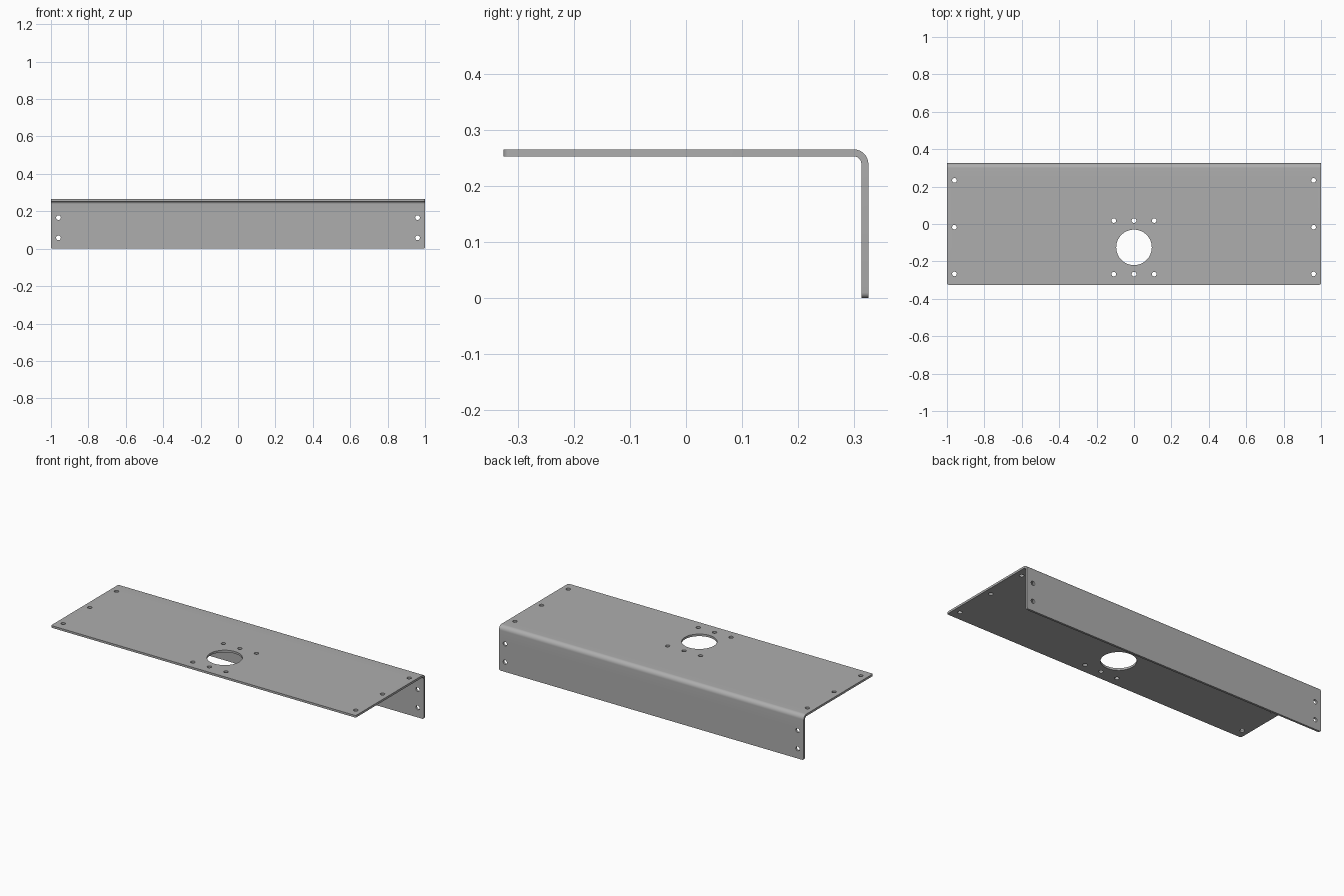
import bpy, bmesh, math
from mathutils import Matrix, Vector

cube = bpy.data.objects.get("Cube")
if cube:
    bpy.data.objects.remove(cube, do_unlink=True)

FRONT, BACK, TOP = -0.325, 0.325, 0.265   # outer limits of the bent sheet
THICK, BEND_IN = 0.0125, 0.0135           # sheet thickness, inner bend radius
BEND_OUT = BEND_IN + THICK
CORNER = 0.01                             # rounding of the free corners

steel = bpy.data.materials.new("grey steel")
steel.use_nodes = True
colour = (0.42, 0.42, 0.42, 1)
steel.diffuse_color = colour
steel.node_tree.nodes["Principled BSDF"].inputs["Base Color"].default_value = colour


def make_object(name, bm):
    mesh = bpy.data.meshes.new(name)
    bmesh.ops.recalc_face_normals(bm, faces=bm.faces)
    bm.to_mesh(mesh)
    bm.free()
    mesh.materials.append(steel)
    obj = bpy.data.objects.new(name, mesh)
    bpy.context.collection.objects.link(obj)
    return obj


def bend(radius, steps=10):
    """Quarter arc from the horizontal plate round to the rear flange."""
    cy, cz = BACK - BEND_OUT, TOP - BEND_OUT
    angles = [math.pi / 2 * (1 - i / steps) for i in range(steps + 1)]
    return [(cy + radius * math.cos(a), cz + radius * math.sin(a)) for a in angles]


# Bent sheet: L-shaped profile extruded along x
profile = ([(FRONT, TOP)] + bend(BEND_OUT) + [(BACK, 0), (BACK - THICK, 0)]
           + bend(BEND_IN)[::-1] + [(FRONT, TOP - THICK)])
bm = bmesh.new()
face = bm.faces.new([bm.verts.new((-1, y, z)) for y, z in profile])
extruded = bmesh.ops.extrude_face_region(bm, geom=[face])["geom"]
bmesh.ops.translate(bm, vec=(2, 0, 0),
                    verts=[v for v in extruded if isinstance(v, bmesh.types.BMVert)])

# Round the four free corners across the sheet thickness
corners = [e for e in bm.edges
           if all(abs(v.co.y - FRONT) < 1e-4 for v in e.verts)
           and abs(e.verts[0].co.x - e.verts[1].co.x) < 1e-4
           or all(abs(v.co.z) < 1e-4 for v in e.verts)
           and abs(e.verts[0].co.x - e.verts[1].co.x) < 1e-4]
bmesh.ops.bevel(bm, geom=corners, offset=CORNER, segments=5, profile=0.5,
                affect='EDGES')
bracket = make_object("bent_bracket", bm)

# Hole cutters: vertical ones for the plate, horizontal ones for the flange
cut = bmesh.new()
SMALL, LARGE = 0.0125, 0.095


def hole(x, y, z, radius, sides, horizontal=False):
    matrix = Matrix.Translation(Vector((x, y, z)))
    if horizontal:
        matrix = matrix @ Matrix.Rotation(math.pi / 2, 4, 'X')
    bmesh.ops.create_cone(cut, cap_ends=True, segments=sides, radius1=radius,
                          radius2=radius, depth=0.06, matrix=matrix)


plate_z = TOP - THICK / 2
hole(0, -0.125, plate_z, LARGE, 64)              # large central opening
for x in (-0.108, 0, 0.108):                     # fixing holes around it
    for y in (0.018, -0.268):
        hole(x, y, plate_z, SMALL, 24)
for x in (-0.96, 0.96):
    for y in (0.233, -0.017, -0.267):            # plate ends
        hole(x, y, plate_z, SMALL, 24)
    for z in (0.058, 0.166):                     # flange ends
        hole(x, BACK - THICK / 2, z, SMALL, 24, True)
cutter = make_object("hole_cutter", cut)
cutter.hide_render = True

# Cut the holes, then drop the cutter
boolean = bracket.modifiers.new("holes", 'BOOLEAN')
boolean.operation = 'DIFFERENCE'
boolean.solver = 'EXACT'
boolean.object = cutter
bpy.ops.object.select_all(action='DESELECT')
bpy.context.view_layer.objects.active = bracket
bracket.select_set(True)
bpy.ops.object.modifier_apply(modifier=boolean.name)
bpy.data.objects.remove(cutter, do_unlink=True)
bpy.ops.object.shade_smooth_by_angle(angle=math.radians(30))
